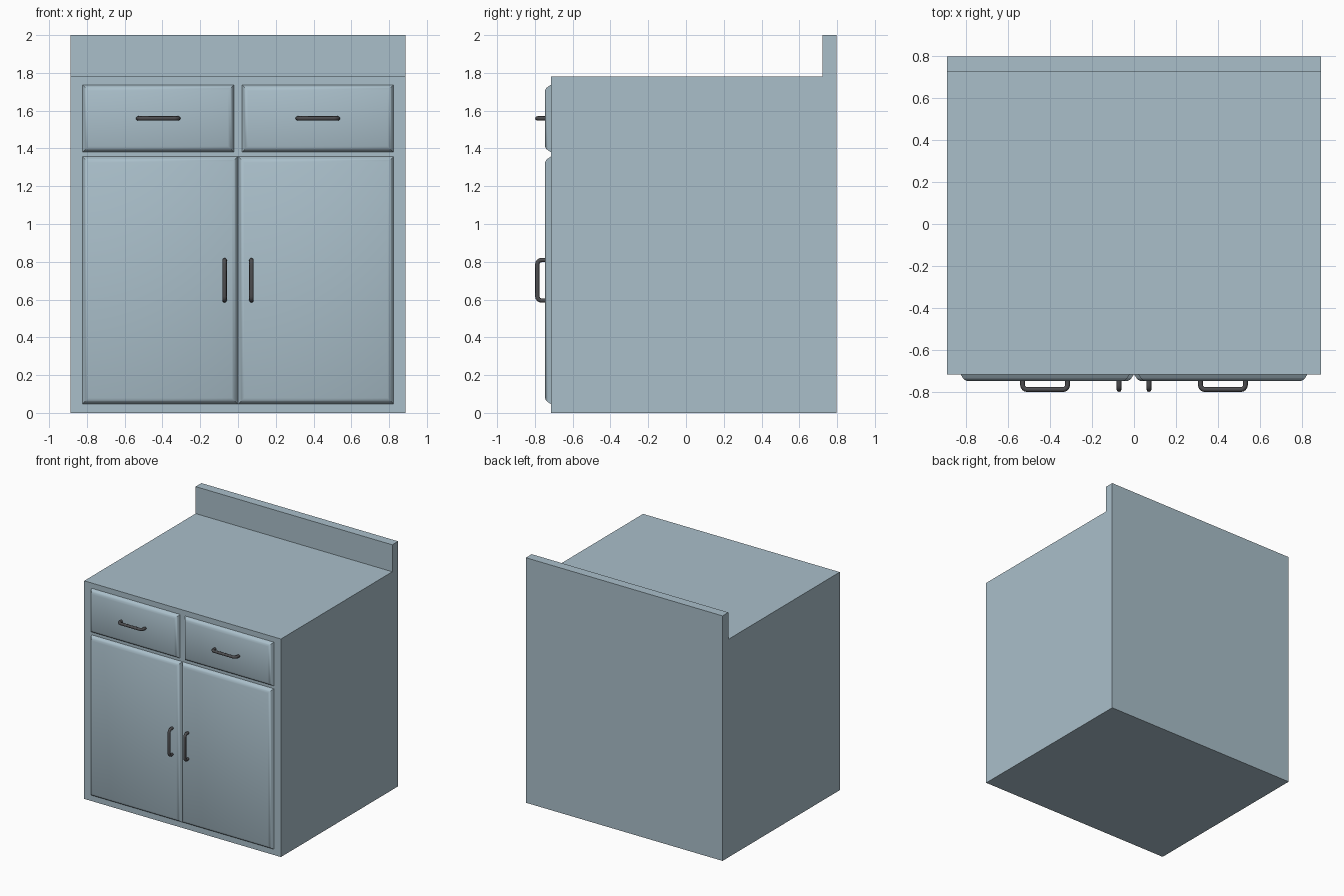
import bpy, bmesh, math
from mathutils import Vector

if "Cube" in bpy.data.objects:
    bpy.data.objects.remove(bpy.data.objects["Cube"])


def material(name, rgb):
    m = bpy.data.materials.new(name)
    m.diffuse_color = (*rgb, 1)
    m.use_nodes = True
    m.node_tree.nodes["Principled BSDF"].inputs["Base Color"].default_value = m.diffuse_color
    return m


PAINT = material("pale_blue_grey_paint", (0.40, 0.52, 0.59))
METAL = material("dark_metal", (0.075, 0.075, 0.08))

HALF_W, FRONT, BACK, TOP = 0.888, -0.715, 0.797, 1.78


def add_mesh(name, bm, mat):
    bmesh.ops.recalc_face_normals(bm, faces=bm.faces)
    me = bpy.data.meshes.new(name)
    bm.to_mesh(me)
    bm.free()
    me.materials.append(mat)
    ob = bpy.data.objects.new(name, me)
    bpy.context.collection.objects.link(ob)
    return ob


def smooth(ob, angle):
    bpy.ops.object.select_all(action='DESELECT')
    ob.select_set(True)
    bpy.context.view_layer.objects.active = ob
    bpy.ops.object.shade_smooth_by_angle(angle=math.radians(angle))


# Cabinet body with raised back board: side profile (y, z) extruded across x
def cabinet_body():
    profile = [(FRONT, 0), (BACK, 0), (BACK, 2), (0.722, 2), (0.722, TOP), (FRONT, TOP)]
    bm = bmesh.new()
    face = bm.faces.new([bm.verts.new((-HALF_W, y, z)) for y, z in profile])
    ext = bmesh.ops.extrude_face_region(bm, geom=[face])
    verts = [v for v in ext["geom"] if isinstance(v, bmesh.types.BMVert)]
    bmesh.ops.translate(bm, verts=verts, vec=(2 * HALF_W, 0, 0))
    add_mesh("cabinet_body", bm, PAINT)


# Front panel with rounded sloping edges: nested rectangles (inset, height)
def panel(name, x0, x1, z0, z1):
    bm = bmesh.new()
    rings = []
    for inset, h in [(0, 0), (0.010, 0.016), (0.019, 0.026), (0.032, 0.032)]:
        rings.append([bm.verts.new((x, FRONT - h, z)) for x, z in (
            (x0 + inset, z0 + inset), (x1 - inset, z0 + inset),
            (x1 - inset, z1 - inset), (x0 + inset, z1 - inset))])
    for a, b in zip(rings, rings[1:]):
        for i in range(4):
            j = (i + 1) % 4
            bm.faces.new((a[i], a[j], b[j], b[i]))
    bm.faces.new(rings[-1])
    bm.faces.new(rings[0][::-1])
    smooth(add_mesh(name, bm, PAINT), 35)


# Bar handle: round tube along a U path with rounded corners
def handle(name, centre, along, half=0.107, r=0.0115):
    along = Vector(along)
    reach, bend = 0.040, 0.022
    path = [(-half, -0.01)]
    for i in range(5):
        a = math.pi / 2 * i / 4
        path.append((-half + bend * (1 - math.cos(a)), reach - bend * (1 - math.sin(a))))
    path += [(-u, d) for u, d in reversed(path)]
    cu = bpy.data.curves.new(name, 'CURVE')
    cu.dimensions = '3D'
    cu.bevel_depth = r
    cu.bevel_resolution = 2
    cu.use_fill_caps = True
    sp = cu.splines.new('POLY')
    sp.points.add(len(path) - 1)
    for p, (u, d) in zip(sp.points, path):
        p.co = (*(Vector(centre) + along * u + Vector((0, -d, 0))), 1)
    cu.materials.append(METAL)
    ob = bpy.data.objects.new(name, cu)
    bpy.context.collection.objects.link(ob)
    bpy.ops.object.select_all(action='DESELECT')
    ob.select_set(True)
    bpy.context.view_layer.objects.active = ob
    bpy.ops.object.convert(target='MESH')
    smooth(bpy.context.view_layer.objects.active, 50)


cabinet_body()
FACE_Y = FRONT - 0.032
for side, s in (("left", -1), ("right", 1)):
    # Drawers above, doors below, mirrored about x = 0
    panel(side + "_drawer", *sorted((s * 0.021, s * 0.824)), 1.38, 1.737)
    panel(side + "_door", *sorted((s * 0.001, s * 0.824)), 0.047, 1.357)
    handle(side + "_drawer_handle", (s * 0.4225, FACE_Y, 1.559), (1, 0, 0))
    handle(side + "_door_handle", (s * 0.071, FACE_Y, 0.702), (0, 0, 1))
